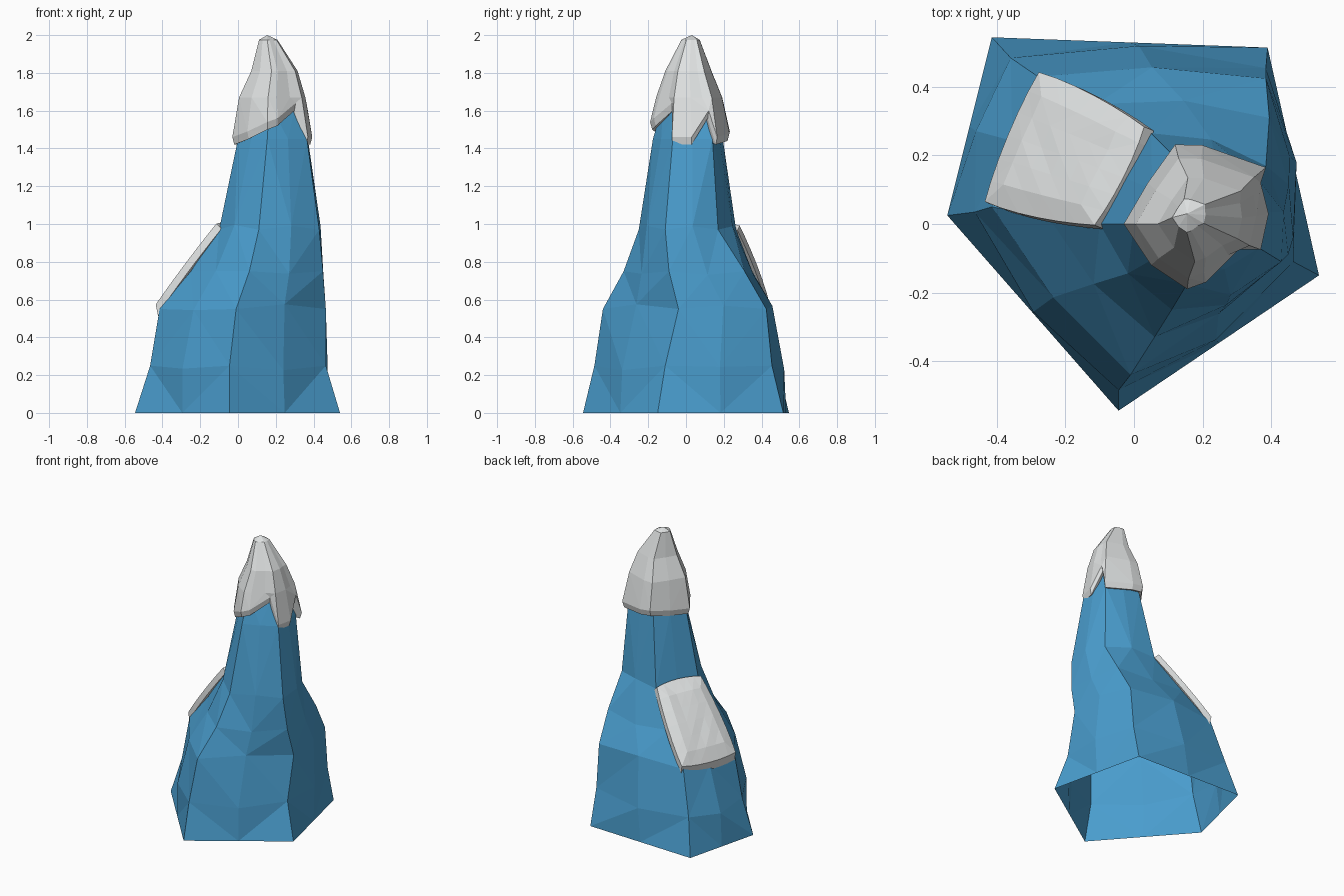
import bpy, bmesh, random
from mathutils import Vector

if "Cube" in bpy.data.objects:
    bpy.data.objects.remove(bpy.data.objects["Cube"])

random.seed(4)

def material(name, rgb):
    m = bpy.data.materials.new(name)
    m.diffuse_color = (*rgb, 1)
    m.use_nodes = True
    m.node_tree.nodes["Principled BSDF"].inputs["Base Color"].default_value = m.diffuse_color
    return m

rock_blue = material("rock_blue", (0.068, 0.34, 0.62))
snow_white = material("snow_white", (0.74, 0.76, 0.76))

def loft(bm, rings):
    """Skin a list of closed rings; returns the rings of BMVerts."""
    vr = [[bm.verts.new(p) for p in r] for r in rings]
    for a, b in zip(vr, vr[1:]):
        n = len(a)
        for i in range(n):
            j = (i + 1) % n
            bm.faces.new((a[i], a[j], b[j], b[i]))
    return vr

def finish(bm, name, mat):
    bmesh.ops.triangulate(bm, faces=bm.faces[:])
    bmesh.ops.recalc_face_normals(bm, faces=bm.faces[:])
    me = bpy.data.meshes.new(name)
    bm.to_mesh(me)
    bm.free()
    me.materials.append(mat)
    ob = bpy.data.objects.new(name, me)
    bpy.context.collection.objects.link(ob)
    return ob

# Rock spire: five ridges (left, front, right, back right, back left) per level,
# face centres pushed out by the bulge, open below
levels = [  # height, bulge, ridges
    (0.00, 0.0, [(-.545, .025), (-.045, -.545), (.54, -.15), (.39, .515), (-.415, .545)]),
    (0.25, .05, [(-.465, .035), (-.045, -.485), (.465, -.11), (.385, .455), (-.36, .485)]),
    (0.55, .03, [(-.415, .05), (-.01, -.44), (.465, -.04), (.385, .425), (-.28, .43)]),
    (0.75, .03, [(-.25, .02), (.06, -.33), (.45, -.09), (.395, .31), (-.11, .35)]),
    (0.97, .03, [(-.10, 0), (.11, -.25), (.43, -.11), (.385, .17), (.05, .265)]),
    (1.45, .01, [(0, 0), (.155, -.175), (.365, -.07), (.355, .14), (.12, .195)]),
    (1.64, 0.0, [(.05, .01), (.166, -.12), (.306, -.04), (.30, .105), (.14, .14)]),
]
rings = []
for k, (z, bulge, pts) in enumerate(levels):
    ring = []
    for i, (x, y) in enumerate(pts):
        u, v = pts[(i + 1) % 5]
        ring.append((x, y, z))
        out = Vector((v - y, x - u)).normalized()
        out *= .008 if (i == 4 and k > 1) else bulge
        dz = random.uniform(-.03, .03) if 0 < k < 5 else 0
        ring.append(((x + u) / 2 + out.x, (y + v) / 2 + out.y, z + dz))
    rings.append(ring)
bm = bmesh.new()
vr = loft(bm, rings)
bm.faces.new(vr[-1])
finish(bm, "rock_spire", rock_blue)

# Snow cap: ragged hem, shrinking towards the tip
hem = [(-.03, 0, 1.43), (.05, -.12, 1.46), (.155, -.19, 1.51), (.21, -.17, 1.53),
       (.305, -.075, 1.61), (.37, -.075, 1.43), (.393, .03, 1.43), (.37, .12, 1.57),
       (.385, .165, 1.43), (.2, .23, 1.45), (.12, .232, 1.46), (.04, .12, 1.44)]
full = list(hem)                       # same outline with the notches filled
for i in (4, 7):
    a, b, h = hem[i - 1], hem[i + 1], hem[i]
    full[i] = (h[0] * .3 + (a[0] + b[0]) * .35, h[1] * .3 + (a[1] + b[1]) * .35, h[2])

def shrink(pts, s, cx, cy, z=None, lift=0.0):
    return [(cx + (x - .18) * s, cy + (y - .025) * s, h + lift if z is None else z)
            for x, y, h in pts]

bm = bmesh.new()
vr = loft(bm, [shrink(hem, .82, .18, .025), shrink(hem, .95, .18, .025, None, -.01),
               shrink(hem, 1, .18, .025, None, .03), shrink(full, .83, .18, .02, 1.67),
               shrink(full, .58, .192, .015, 1.81), shrink(full, .23, .16, .025, 1.975)])
tip = bm.verts.new((.155, .03, 2.0))
top = vr[-1]
for i in range(len(top)):
    bm.faces.new((top[i], top[(i + 1) % len(top)], tip))
finish(bm, "snow_cap", snow_white)

# Snow patch: rounded pillow lying on the left-back slope
bl, br = Vector((-.275, .46, .55)), Vector((-.445, .05, .55))
tl, tr = Vector((.055, .285, 1.0)), Vector((-.10, -.02, 1.01))
normal = (br - bl).cross(tl - bl).normalized()
if normal.z < 0:
    normal = -normal
N = 6
bm = bmesh.new()
grid = []
for a in range(N + 1):
    row = []
    for b in range(N + 1):
        s, t = 2 * a / N - 1, 2 * b / N - 1
        # pull the corners in
        k = 1 - .07 * s * s * t * t
        fu, fv = (s * k + 1) / 2, (t * k + 1) / 2
        p = bl.lerp(br, fu).lerp(tl.lerp(tr, fu), fv)
        edge = max(abs(s), abs(t))
        p += normal * (.012 if edge > .99 else .034 + random.uniform(-.003, .003))
        row.append(bm.verts.new(p))
    grid.append(row)
for a in range(N):
    for b in range(N):
        bm.faces.new((grid[a][b], grid[a + 1][b], grid[a + 1][b + 1], grid[a][b + 1]))
# skirt sinking into the rock, hanging down along the bottom
rim = [e for e in bm.edges if e.is_boundary]
bottom = [grid[a][0].co.copy() for a in range(N + 1)]
out = bmesh.ops.extrude_edge_only(bm, edges=rim)["geom"]
for v in [g for g in out if isinstance(g, bmesh.types.BMVert)]:
    if any((v.co - q).length < 1e-5 for q in bottom):
        v.co += Vector((.012, -.006, -.06))
    else:
        v.co -= normal * .04
bmesh.ops.holes_fill(bm, edges=[e for e in bm.edges if e.is_boundary], sides=0)
finish(bm, "snow_patch", snow_white)
